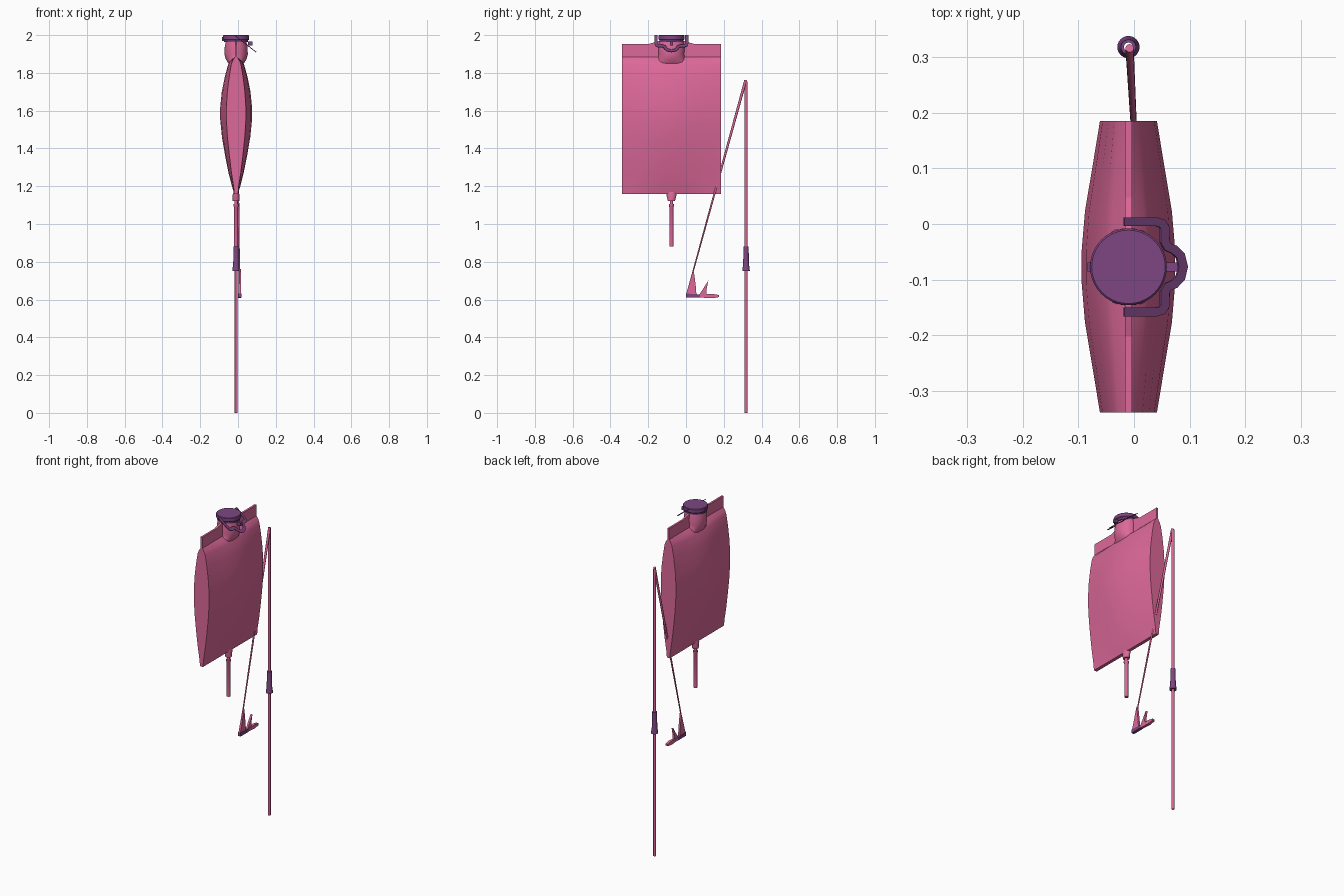
import bpy
import bmesh
import math
from mathutils import Vector

cube = bpy.data.objects.get("Cube")
if cube:
    bpy.data.objects.remove(cube)


def material(name, rgb):
    m = bpy.data.materials.new(name)
    m.use_nodes = True
    m.diffuse_color = (*rgb, 1)
    m.node_tree.nodes["Principled BSDF"].inputs["Base Color"].default_value = (*rgb, 1)
    return m


PINK = material("soft pink", (0.72, 0.14, 0.32))
PURPLE = material("plum purple", (0.205, 0.061, 0.223))
CX, CY = -0.01, -0.077      # axis of the bag
TX, TY = -0.01, 0.318       # axis of the long tube


def finish(name, bm, mat, smooth=True):
    bmesh.ops.recalc_face_normals(bm, faces=bm.faces)
    me = bpy.data.meshes.new(name)
    bm.to_mesh(me)
    bm.free()
    me.materials.append(mat)
    ob = bpy.data.objects.new(name, me)
    bpy.context.collection.objects.link(ob)
    if smooth:
        bpy.ops.object.select_all(action="DESELECT")
        ob.select_set(True)
        bpy.context.view_layer.objects.active = ob
        bpy.ops.object.shade_smooth_by_angle(angle=math.radians(35))
    return ob


def loft(name, rings, mat, closed=True, caps=True, smooth=True):
    bm = bmesh.new()
    rows = [[bm.verts.new(p) for p in ring] for ring in rings]
    n = len(rows[0])
    for a, b in zip(rows, rows[1:]):
        for i in range(n if closed else n - 1):
            j = (i + 1) % n
            bm.faces.new((a[i], a[j], b[j], b[i]))
    if caps:
        bm.faces.new(rows[0])
        bm.faces.new(rows[-1])
    return finish(name, bm, mat, smooth)


def turned(name, x, y, profile, mat, sides=24, caps=True):
    """Stack of ellipses: (z, x radius, y radius)."""
    angles = [math.tau * i / sides for i in range(sides)]
    rings = [[(x + rx * math.cos(a), y + ry * math.sin(a), z) for a in angles]
             for z, rx, ry in profile]
    return loft(name, rings, mat, caps=caps)


def prism(name, outline, x, half, mat):
    """Outline in (y, z), given thickness along x."""
    rings = [[(x + s * half, y, z) for y, z in outline] for s in (-1, 1)]
    return loft(name, rings, mat, smooth=False)


# Bag: lens section, narrower towards both ends
section = [(1.16, .010), (1.2, .022), (1.27, .040), (1.36, .058), (1.46, .075),
           (1.55, .084), (1.62, .084), (1.7, .076), (1.78, .060), (1.845, .042),
           (1.865, .030), (1.885, .006)]
swell = [(.262, .61), (.18, .77), (.1, .93), (.03, 1)]
stations = [(-d, s) for d, s in swell] + [(d, s) for d, s in reversed(swell)]
bag_rings = []
for dy, s in stations:
    side = [(h if h < .011 else h * s, z) for z, h in section]
    bag_rings.append([(CX + h, CY + dy, z) for h, z in side]
                     + [(CX - h, CY + dy, z) for h, z in reversed(side)])
loft("bag", bag_rings, PINK)

# Welded top seam, raised round the neck
half_seam = [(.262, 1.87), (.262, 1.952), (.125, 1.952), (.07, 1.968)]
seam = [(CY + d, z) for d, z in half_seam] + [(CY - d, z) for d, z in reversed(half_seam)]
prism("top_seam", seam, CX, .006, PINK)

# Neck and screw cap
turned("neck", CX, CY, [(1.84, .034, .105), (1.855, .044, .085), (1.875, .056, .070),
                        (1.9, .062, .068), (1.94, .060, .070), (1.975, .052, .062)], PINK, 32)
turned("neck_collar", CX, CY, [(1.964, .064, .064), (1.974, .064, .064)], PURPLE, 32)
turned("cap", CX, CY, [(1.974, .066, .066), (1.978, .069, .069),
                       (1.997, .069, .069), (2.0, .066, .066)], PURPLE, 40)
for name, x, half in (("cap_tab", CX - .068, .006), ("cap_hinge", .066, .012)):
    z = 1.98 if x < 0 else 1.955
    prism(name, [(CY - .008, z - .01), (CY + .008, z - .01),
                 (CY + .008, z + .01), (CY - .008, z + .01)], x, half, PURPLE)

# Sloping pull strap with a rounded finger loop
half_path = [(-.018, .081), (.04, .081), (.05, .078), (.055, .070), (.055, .045),
             (.060, .036), (.072, .031), (.083, .020), (.088, 0)]
path = [Vector(p) for p in half_path] + [Vector((x, -d)) for x, d in half_path[-2::-1]]
rows = []
for i, p in enumerate(path):
    t = (path[min(i + 1, len(path) - 1)] - path[max(i - 1, 0)]).normalized()
    side = Vector((-t.y, t.x)) * .008
    rows.append([(q.x, CY + q.y, 1.985 - .78 * q.x) for q in (p + side, p - side)])
strap = loft("pull_strap", rows, PURPLE, closed=False, caps=False, smooth=False)
mod = strap.modifiers.new("thickness", "SOLIDIFY")
mod.thickness = .004
mod.offset = 0

# Outlet port and short tube below the bag
turned("outlet_port", CX, CY, [(1.175, .012, .027), (1.155, .018, .027), (1.122, .018, .019)], PINK)
turned("outlet_neck", CX, CY, [(1.125, .009, .009), (1.09, .009, .009)], PINK, 16)
turned("outlet_tube", CX, CY, [(1.105, .014, .014), (1.095, .014, .014),
                               (1.09, .011, .011), (.88, .011, .011)], PINK, 16)

# Long hanging tube, open at both ends, with its connector
turned("long_tube", TX, TY, [(0, .0075, .0075), (1.755, .0075, .0075)], PINK, 16, caps=False)
turned("connector", TX, TY, [(.752, .008, .008), (.752, .020, .020), (.77, .018, .018),
                             (.785, .0155, .0155), (.882, .0135, .0135),
                             (.882, .008, .008)], PURPLE, 24, caps=False)

# Slanting tube, tapering down to the clamp
start, end = Vector((-.008, TY - .002, 1.762)), Vector((.009, .002, .62))
across = (end - start).cross(Vector((1, 0, 0))).normalized()
slant = []
for p, r in ((start, .0075), (end, .003)):
    slant.append([p + r * (Vector((1, 0, 0)) * math.cos(a) + across * math.sin(a))
                  for a in [math.tau * i / 12 for i in range(12)]])
loft("slanting_tube", slant, PINK)

# Clamp: base, pointed tip and two fins
X = .009
prism("clamp_base", [(0, .61), (.075, .61), (.075, .627), (0, .632)], X, .009, PURPLE)
prism("clamp_tip", [(.07, .611), (.14, .607), (.175, .613), (.175, .624),
                    (.14, .63), (.07, .626)], X, .008, PINK)
prism("clamp_tall_fin", [(0, .628), (.055, .628), (.052, .67), (.04, .762)], X, .006, PINK)
prism("clamp_short_fin", [(.07, .625), (.11, .625), (.108, .65), (.118, .70)], X, .006, PINK)
